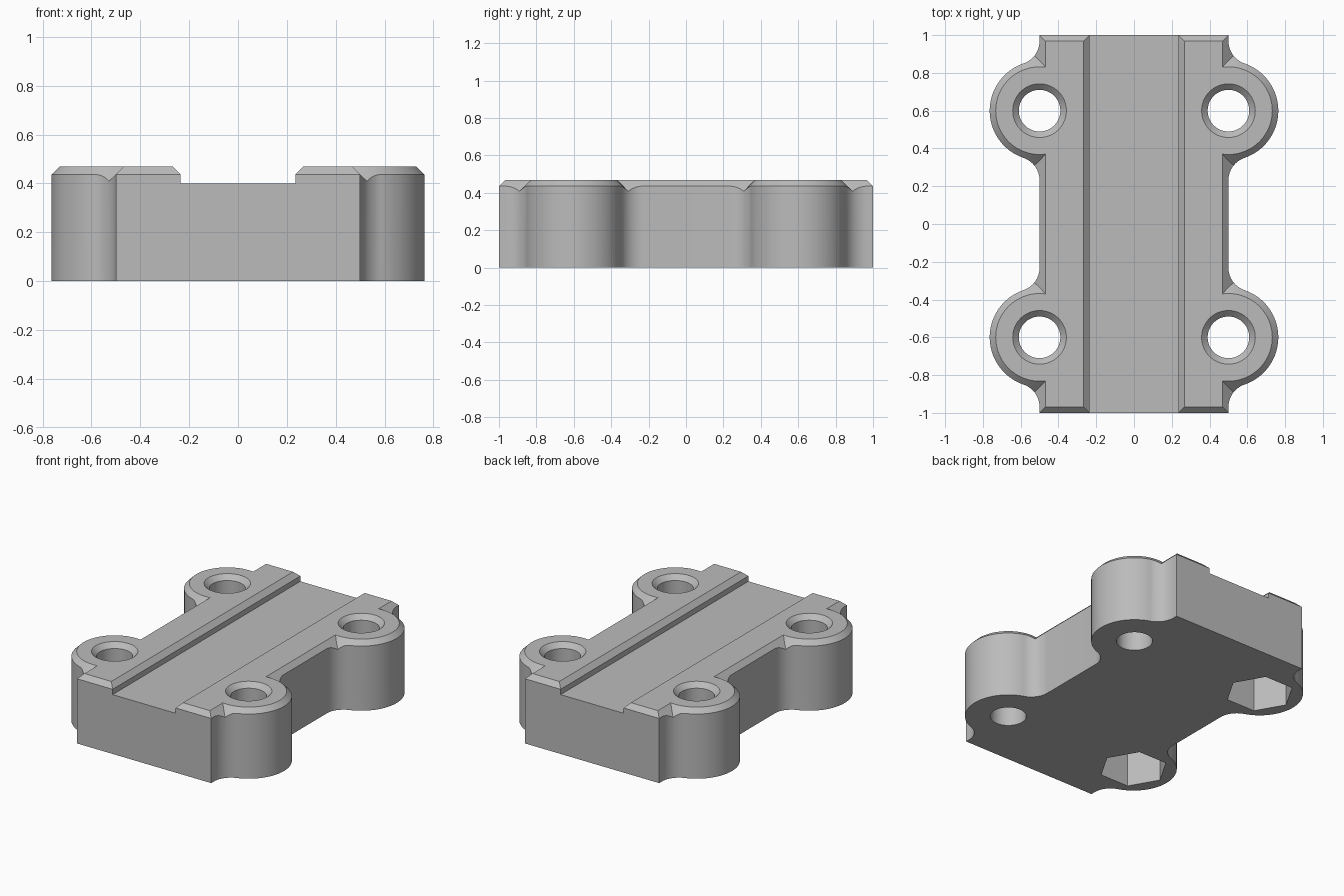
import bpy
import bmesh
from math import sin, cos, pi, sqrt, atan2, radians

if "Cube" in bpy.data.objects:
    bpy.data.objects.remove(bpy.data.objects["Cube"])

HX, HY, H = 0.5, 1.0, 0.468           # half width, half length, height
CH = 0.032                            # chamfer size
BY, BR, FR = 0.6, 0.264, 0.126        # boss offset, boss radius, fillet radius
HOLE = 0.11

grey = bpy.data.materials.new("plain_grey")
grey.use_nodes = True
grey.diffuse_color = (0.5, 0.5, 0.5, 1)
grey.node_tree.nodes["Principled BSDF"].inputs["Base Color"].default_value = (0.5, 0.5, 0.5, 1)


def loft(name, rings):
    """Closed solid through matching rings of 3D points."""
    bm = bmesh.new()
    loops = [[bm.verts.new(p) for p in ring] for ring in rings]
    n = len(loops[0])
    for a, b in zip(loops, loops[1:]):
        for i in range(n):
            j = (i + 1) % n
            bm.faces.new((a[i], a[j], b[j], b[i]))
    bm.faces.new(loops[0][::-1])
    bm.faces.new(loops[-1])
    bmesh.ops.recalc_face_normals(bm, faces=bm.faces)
    mesh = bpy.data.meshes.new(name)
    bm.to_mesh(mesh)
    bm.free()
    mesh.materials.append(grey)
    obj = bpy.data.objects.new(name, mesh)
    bpy.context.collection.objects.link(obj)
    return obj


def arc(cx, cy, r, a, b, n):
    return [(cx + r * cos(a + (b - a) * i / n), cy + r * sin(a + (b - a) * i / n))
            for i in range(n + 1)]


def turned(name, x, y, profile, n=96):
    """Round or polygonal solid from (radius, z) pairs."""
    return loft(name, [[(px, py, z) for px, py in arc(x, y, r, 0, 2 * pi, n)[:-1]]
                       for r, z in profile])


def combine(target, tool, operation):
    mod = target.modifiers.new(operation, "BOOLEAN")
    mod.operation, mod.solver, mod.object = operation, "EXACT", tool
    bpy.context.view_layer.objects.active = target
    bpy.ops.object.modifier_apply(modifier=mod.name)
    bpy.data.objects.remove(tool)


# Outline: straight sides with filleted round bosses
dy = sqrt((BR + FR) ** 2 - FR ** 2)
lean = atan2(dy, FR)


def bump(y):
    return (arc(HX + FR, y - dy, FR, pi, pi - lean, 14)
            + arc(HX, y, BR, -lean, lean, 48)[1:-1]
            + arc(HX + FR, y + dy, FR, pi + lean, pi, 14))


side = [(HX, -HY)] + bump(-BY) + bump(BY) + [(HX, HY)]
outline = side + [(-x, -y) for x, y in side]
body = loft("mounting_block", [[(x, y, z) for x, y in outline] for z in (0, 0.6)])

# Chamfered top: sloped block joined with a cone over each boss
def rect(grow, z):
    x, y = HX - CH + grow, HY - CH + grow
    return [(-x, -y, z), (x, -y, z), (x, y, z), (-x, y, z)]


top = loft("top_shape", [rect(0.2, -0.1), rect(0.2, H - 0.2), rect(0, H)])
corners = [(sx * HX, sy * BY) for sx in (-1, 1) for sy in (-1, 1)]
for x, y in corners:
    r = BR - CH
    combine(top, turned("boss_cone", x, y, [(r + 0.2, -0.1), (r + 0.2, H - 0.2), (r, H)], 128), "UNION")
combine(body, top, "INTERSECT")

# Lengthwise channel with chamfered lips
half = [(0.235, 0.40), (0.235, H - CH), (0.235 + 2 * CH, H + CH)]
section = half + [(-x, z) for x, z in reversed(half)]
combine(body, loft("channel", [[(x, y, z) for x, z in section] for y in (-1.2, 1.2)]), "DIFFERENCE")

# Countersunk bolt holes, with hexagonal nut pockets under one side
for x, y in corners:
    combine(body, turned("bolt_hole", x, y, [(HOLE, -0.1), (HOLE, H - CH),
                                             (HOLE + 2 * CH, H + CH)]), "DIFFERENCE")
    if x < 0:
        combine(body, turned("nut_pocket", x, y, [(0.21, -0.1), (0.21, 0.26)], 6), "DIFFERENCE")

bpy.ops.object.select_all(action="DESELECT")
body.select_set(True)
bpy.context.view_layer.objects.active = body
bpy.ops.object.shade_smooth_by_angle(angle=radians(25))
